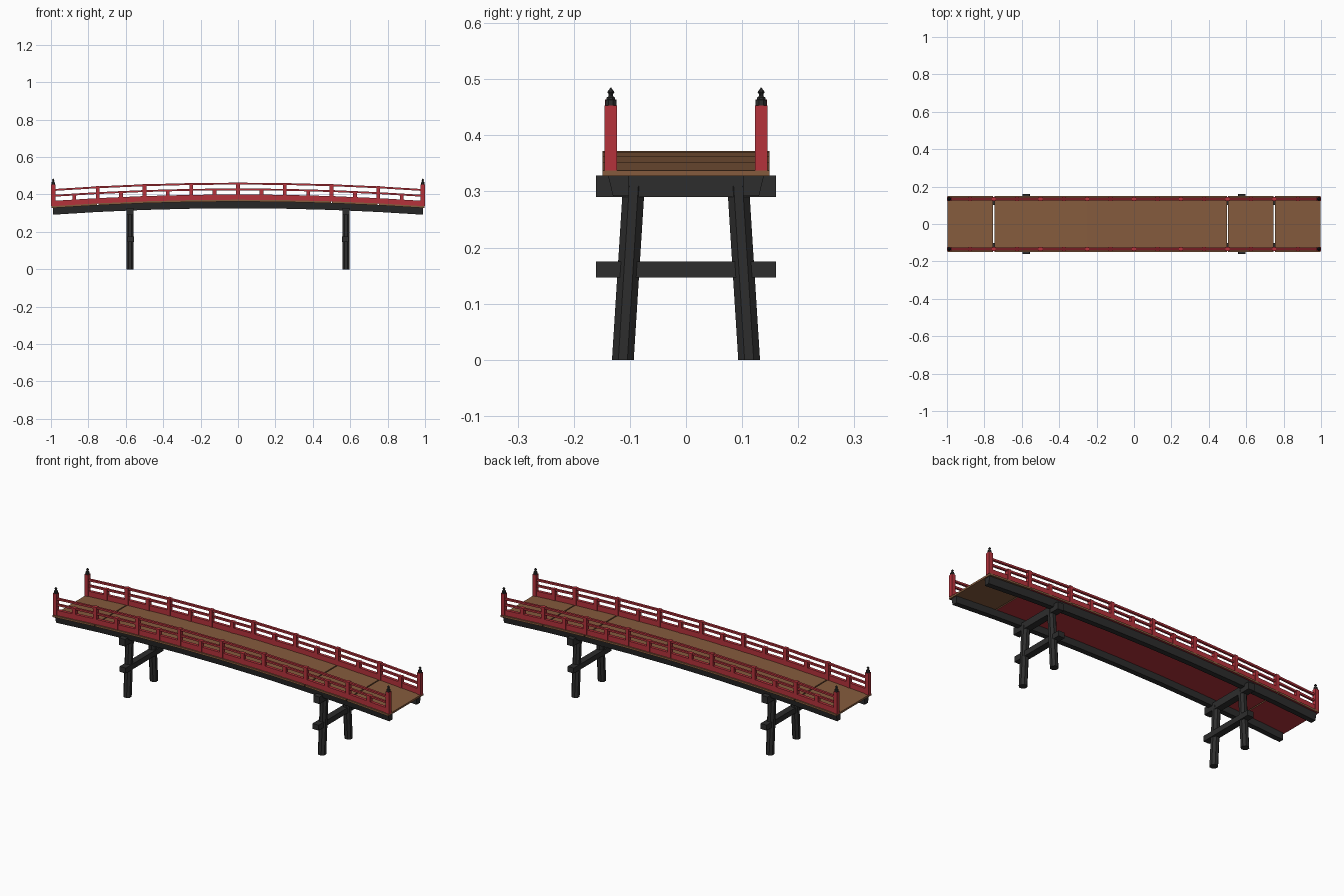
import bpy, bmesh, math
from mathutils import Vector

if "Cube" in bpy.data.objects:
    bpy.data.objects.remove(bpy.data.objects["Cube"])


def material(name, rgb):
    m = bpy.data.materials.new(name)
    m.diffuse_color = (*rgb, 1)
    m.use_nodes = True
    m.node_tree.nodes["Principled BSDF"].inputs["Base Color"].default_value = m.diffuse_color
    return m


RED = material("red paint", (0.46, 0.032, 0.044))
BROWN = material("brown wood", (0.235, 0.105, 0.047))
BLACK = material("black wood", (0.026, 0.026, 0.026))


def arch(x):
    """Height of the deck top: straight pieces between quarter points."""
    top = lambda t: 0.372 - 0.035 * t * t
    i = math.floor(x * 4)
    a, b = i / 4, (i + 1) / 4
    return top(a) + (top(b) - top(a)) * (x - a) * 4


def make(name, bm, mats):
    bmesh.ops.recalc_face_normals(bm, faces=bm.faces)
    me = bpy.data.meshes.new(name)
    bm.to_mesh(me)
    bm.free()
    for m in mats:
        me.materials.append(m)
    ob = bpy.data.objects.new(name, me)
    bpy.context.collection.objects.link(ob)
    return ob


def loft(bm, rings):
    vs = [[bm.verts.new(p) for p in r] for r in rings]
    n = len(vs[0])
    for a, b in zip(vs, vs[1:]):
        for i in range(n):
            bm.faces.new((a[i], a[(i + 1) % n], b[(i + 1) % n], b[i]))
    bm.faces.new(vs[0])
    bm.faces.new(vs[-1])


def sweep(name, xs, profile, mats):
    """Sweep a (y, z above deck) profile along the arch."""
    bm = bmesh.new()
    loft(bm, [[(x, y, arch(x) + z) for y, z in profile] for x in xs])
    return make(name, bm, mats)


def rect(y, w, z0, z1):
    return [(y - w / 2, z0), (y + w / 2, z0), (y + w / 2, z1), (y - w / 2, z1)]


def box(name, c, size, mat):
    bm = bmesh.new()
    bmesh.ops.create_cube(bm, size=1)
    for v in bm.verts:
        v.co = Vector(a * b + d for a, b, d in zip(v.co, size, c))
    return make(name, bm, [mat])


def ring(x, y, z, r, n, turn=0.5):
    return [(x + r * math.cos((i + turn) * math.tau / n),
             y + r * math.sin((i + turn) * math.tau / n), z) for i in range(n)]


# Deck in sections with narrow joints, painted red underneath except the last
joints = [-1, -0.75, -0.25, 0.25, 0.5, 0.75, 1]
for k, (a, b) in enumerate(zip(joints, joints[1:])):
    g0 = 0.003 if a in (-0.75, 0.5, 0.75) else 0.0
    g1 = 0.003 if b in (-0.75, 0.5, 0.75) else 0.0
    a2 = max(a, -0.997) + g0
    b2 = min(b, 0.997) - g1
    inner = [i / 4 for i in range(-4, 5) if a < i / 4 < b]
    ob = sweep("deck_section", [a2] + inner + [b2], rect(0, 0.297, -0.01, 0), [BROWN, RED])
    for p in ob.data.polygons:
        if p.normal.z < -0.5 and a < 0.7:
            p.material_index = 1

grid = [i / 4 for i in range(-4, 5)]
span = [-0.99] + grid[1:-1] + [0.99]
X, Y = 0.578, 0.134
for s in (-1, 1):
    # Girders with a sloping outer side
    sweep("girder", span, [(s * 0.102, -0.046), (s * 0.13, -0.046),
                           (s * 0.139, -0.009), (s * 0.102, -0.009)], [BLACK])
    # Curb and rails
    sweep("curb", span, rect(s * Y, 0.016, -0.002, 0.028), [RED])
    sweep("middle_rail", span, rect(s * Y, 0.011, 0.050, 0.060), [RED])
    sweep("top_rail", span, rect(s * Y, 0.012, 0.081, 0.091), [RED])
    # Tall and short posts alternate
    for i in range(-7, 8):
        x = i / 8
        h = 0.092 if i % 2 == 0 else 0.060
        box("tall_post" if i % 2 == 0 else "short_post",
            (x, s * Y, arch(x) + h / 2), (0.02, 0.02, h), RED)
    for e in (-1, 1):
        # End posts with black caps and pointed finials
        px = e * 0.988
        box("end_post", (px, s * Y, 0.395), (0.022, 0.022, 0.116), RED)
        bm = bmesh.new()
        loft(bm, [ring(px, s * Y, z, r, 8) for z, r in
                  [(0.452, 0.0105), (0.463, 0.0105), (0.4635, 0.0085), (0.467, 0.0085),
                   (0.470, 0.004), (0.473, 0.004), (0.477, 0.007), (0.485, 0.0008)]])
        make("post_finial", bm, [BLACK])

# Trestles: leaning eight-sided legs, crossbeam and brace
for e in (-1, 1):
    for s in (-1, 1):
        bm = bmesh.new()
        loft(bm, [ring(e * X, s * 0.1125, 0, 0.021, 8), ring(e * X, s * 0.093, 0.31, 0.021, 8)])
        make("leg", bm, [BLACK])
    box("crossbeam", (e * X, 0, 0.309), (0.036, 0.32, 0.038), BLACK)
    box("brace", (e * (X - 0.005), 0, 0.161), (0.036, 0.32, 0.029), BLACK)
